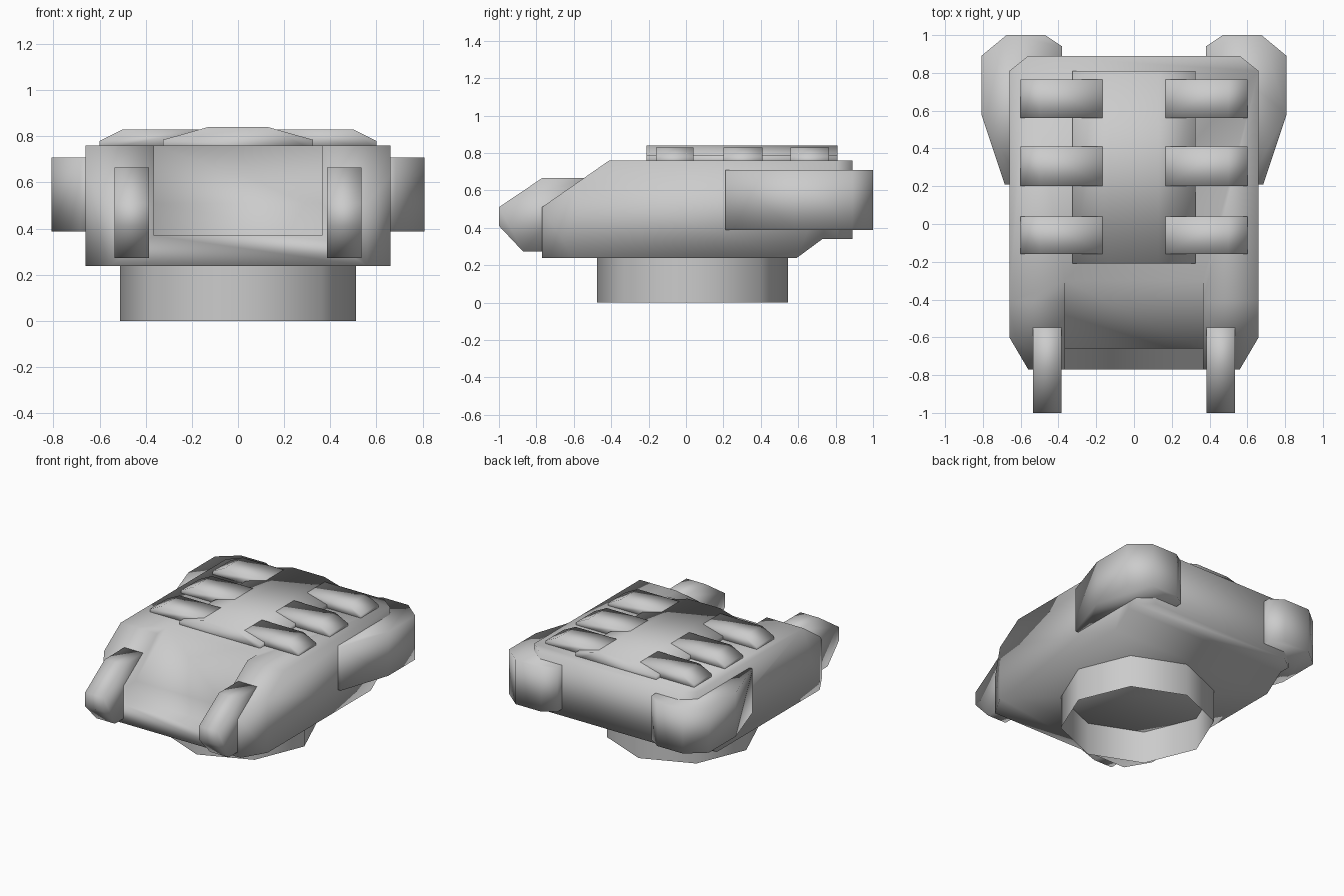
import bpy, bmesh
from mathutils import Vector

if "Cube" in bpy.data.objects:
    bpy.data.objects.remove(bpy.data.objects["Cube"])


def prism(name, profile, lo, hi, axis):
    """Extrude a 2D profile along x (points are y,z), y (x,z) or z (x,y)."""
    def place(p, d):
        v = list(p)
        v.insert("xyz".index(axis), d)
        return v
    bm = bmesh.new()
    face = bm.faces.new([bm.verts.new(place(p, lo)) for p in profile])
    ext = bmesh.ops.extrude_face_region(bm, geom=[face])
    offset = Vector(place((0, 0), hi - lo))
    bmesh.ops.translate(bm, vec=offset, verts=[g for g in ext["geom"] if isinstance(g, bmesh.types.BMVert)])
    bmesh.ops.recalc_face_normals(bm, faces=bm.faces)
    return finish(name, bm)


def finish(name, bm):
    for f in bm.faces:
        f.smooth = True
    mesh = bpy.data.meshes.new(name)
    bm.to_mesh(mesh)
    bm.free()
    ob = bpy.data.objects.new(name, mesh)
    bpy.context.collection.objects.link(ob)
    return ob


def boolean(ob, cutter, operation):
    mod = ob.modifiers.new(operation.lower(), 'BOOLEAN')
    mod.operation = operation
    mod.solver = 'EXACT'
    mod.object = cutter
    cutter.hide_render = True
    cutter.hide_set(True)


# main hull: side profile trimmed to a plan with chamfered corners
hull = prism("hull", [(-.77, .237), (-.77, .51), (-.41, .76), (.89, .76),
                      (.89, .34), (.73, .34), (.59, .237)], -.66, .66, "x")
bm = bmesh.new()
bm.from_mesh(hull.data)
for s in (-1, 1):
    for a, b in (((.56, -.77), (.66, -.6)), ((.66, .81), (.56, .89))):
        normal = (s * (b[1] - a[1]), a[0] - b[0], 0)
        bmesh.ops.bisect_plane(bm, geom=bm.verts[:] + bm.edges[:] + bm.faces[:],
                               plane_co=(s * a[0], a[1], 0), plane_no=normal,
                               clear_outer=True)
        bmesh.ops.holes_fill(bm, edges=[e for e in bm.edges if e.is_boundary])
bmesh.ops.remove_doubles(bm, verts=bm.verts, dist=.0005)
bmesh.ops.recalc_face_normals(bm, faces=bm.faces)
for f in bm.faces:
    f.smooth = True
bm.to_mesh(hull.data)
bm.free()

# stepped recess in the nose
recess = prism("recess_cutter", [(-.9, .37), (-.66, .37), (-.66, .51),
                                 (-.098, .9), (-.9, .9)], -.365, .365, "x")
boolean(hull, recess, 'DIFFERENCE')

# octagonal base ring, open at both ends
bm = bmesh.new()
bmesh.ops.create_cone(bm, segments=8, radius1=.511, radius2=.511, depth=.24, cap_ends=False)
bmesh.ops.translate(bm, vec=(0, .035, .12), verts=bm.verts)
finish("base_ring", bm)

# raised spine on the roof
prism("roof_spine", [(-.325, .74), (-.325, .785), (-.13, .84), (.13, .84),
                     (.325, .785), (.325, .74)], -.21, .81, "y")

for s, side in ((-1, "left"), (1, "right")):
    # roof slats
    for i, (y0, y1) in enumerate(((-.16, .04), (.2, .41), (.56, .765))):
        prism(f"roof_slat_{side}_{i}", [(s * x, z) for x, z in (
            (.165, .74), (.165, .83), (.5, .83), (.6, .78), (.6, .74))], y0, y1, "y")
    # front prongs
    x0, x1 = sorted((s * .385, s * .535))
    prism(f"front_prong_{side}", [(-1, .41), (-1, .51), (-.77, .665), (-.54, .665),
                                  (-.54, .272), (-.87, .272)], x0, x1, "x")
    # rear pods
    prism(f"rear_pod_{side}", [(s * x, y) for x, y in (
        (.38, .85), (.38, .94), (.47, 1), (.675, 1), (.808, .89),
        (.808, .58), (.685, .21), (.6, .21))], .387, .708, "z")
